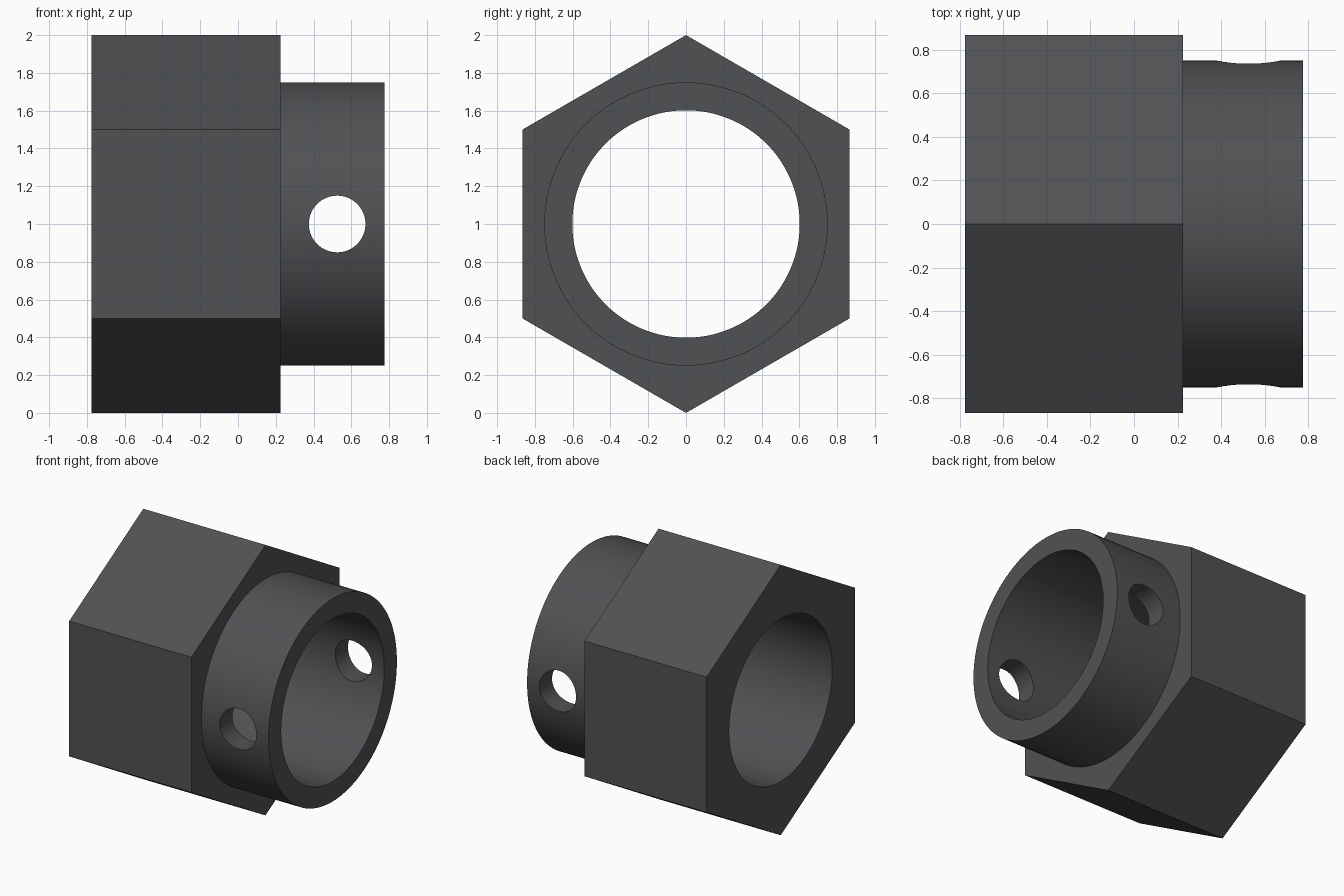
import bpy, bmesh, math
from mathutils import Matrix, Vector

if "Cube" in bpy.data.objects:
    bpy.data.objects.remove(bpy.data.objects["Cube"])

CENTRE_Z = 1.0


def prism(name, sides, radius, start, end, axis="X", at=0.0):
    """Closed prism along X (centred on z = 1), or along Y at x = at."""
    bm = bmesh.new()
    rings = []
    for t in (start, end):
        ring = []
        for i in range(sides):
            a = math.pi / 2 + 2 * math.pi * i / sides
            c, s = radius * math.cos(a), radius * math.sin(a)
            co = (t, c, CENTRE_Z + s) if axis == "X" else (at + c, t, CENTRE_Z + s)
            ring.append(bm.verts.new(co))
        rings.append(ring)
    for i in range(sides):
        j = (i + 1) % sides
        bm.faces.new((rings[0][i], rings[0][j], rings[1][j], rings[1][i]))
    bm.faces.new(rings[0][::-1])
    bm.faces.new(rings[1])
    bmesh.ops.recalc_face_normals(bm, faces=bm.faces)
    mesh = bpy.data.meshes.new(name)
    bm.to_mesh(mesh)
    bm.free()
    obj = bpy.data.objects.new(name, mesh)
    bpy.context.collection.objects.link(obj)
    return obj


def combine(target, tool, operation):
    """Apply a boolean and discard the tool object."""
    tool.hide_render = True
    mod = target.modifiers.new(operation.lower(), "BOOLEAN")
    mod.operation = operation
    mod.solver = "EXACT"
    mod.object = tool
    bpy.context.view_layer.objects.active = target
    bpy.ops.object.modifier_apply(modifier=mod.name)
    bpy.data.objects.remove(tool, do_unlink=True)


# Hexagonal body with a point at the top, and its round collar
body = prism("hex_socket", 6, 1.0, -0.775, 0.225)
combine(body, prism("collar", 128, 0.75, 0.0, 0.775), "UNION")

# Through bore and cross pin hole
combine(body, prism("bore_cutter", 128, 0.602, -1.2, 1.2), "DIFFERENCE")
combine(body, prism("pin_cutter", 64, 0.15, -1.2, 1.2, "Y", 0.525), "DIFFERENCE")

# Dark grey metal
metal = bpy.data.materials.new("dark_grey")
metal.diffuse_color = (0.08, 0.083, 0.088, 1.0)
metal.use_nodes = True
metal.node_tree.nodes["Principled BSDF"].inputs["Base Color"].default_value = metal.diffuse_color
body.data.materials.clear()
body.data.materials.append(metal)

bpy.ops.object.select_all(action="DESELECT")
body.select_set(True)
bpy.context.view_layer.objects.active = body
bpy.ops.object.shade_smooth_by_angle(angle=math.radians(30))
